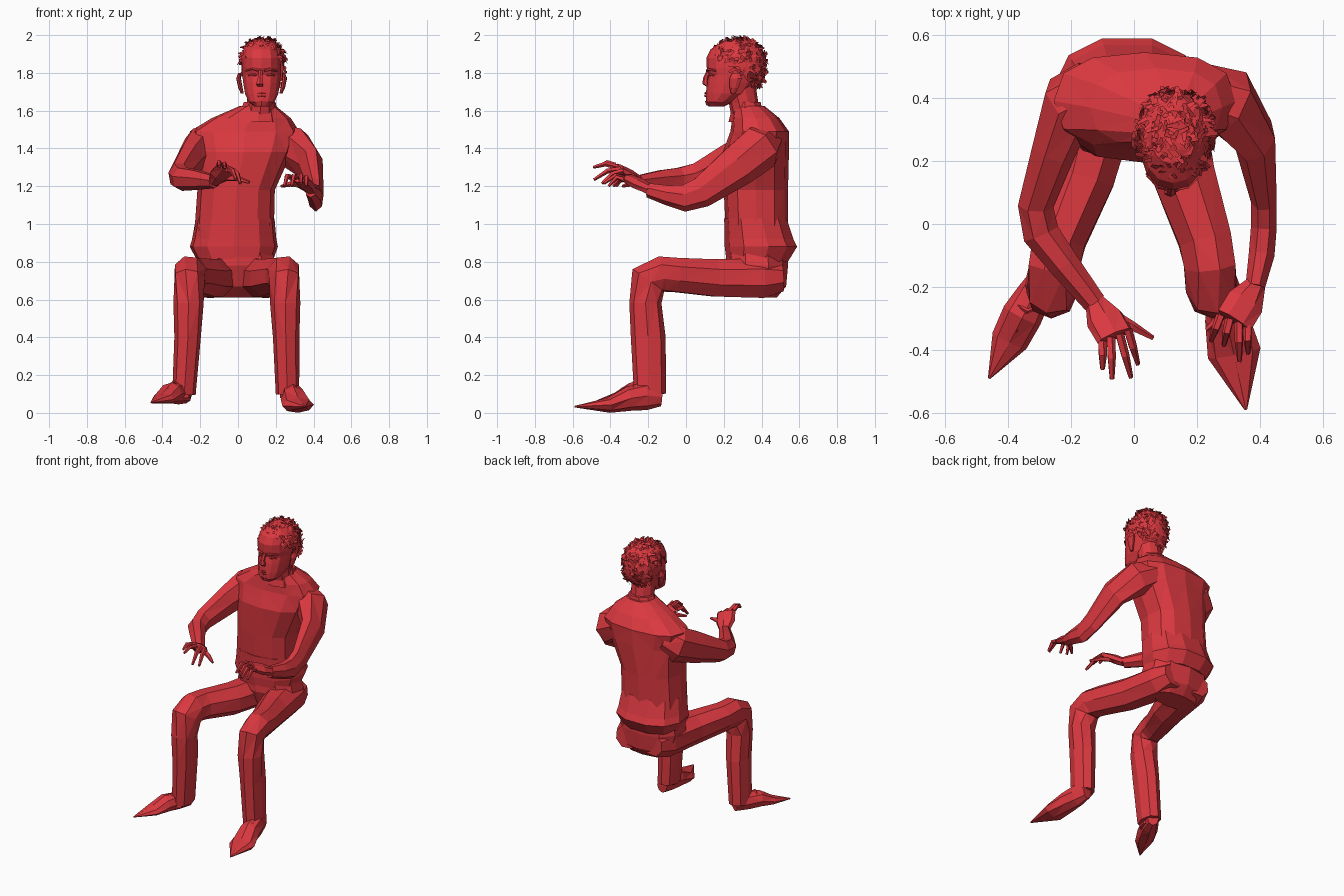
import bpy, bmesh, math, random
from mathutils import Vector

random.seed(4)
X, Z = Vector((1, 0, 0)), Vector((0, 0, 1))
red = bpy.data.materials.new("red")
red.diffuse_color = (0.70, 0.04, 0.05, 1)


def finish(name, bm):
    me = bpy.data.meshes.new(name)
    bm.to_mesh(me)
    bm.free()
    me.materials.append(red)
    ob = bpy.data.objects.new(name, me)
    bpy.context.collection.objects.link(ob)
    return ob


def tube(name, rings, n=8, normal=None, ref=X, p=1.0):
    """Loft through rings (x, y, z, radius_u, radius_v), flat-faced and capped."""
    bm = bmesh.new()
    c = [Vector(r[:3]) for r in rings]
    loops = []
    for i, r in enumerate(rings):
        a, b = c[max(i - 1, 0)], c[min(i + 1, len(c) - 1)]
        if 0 < i < len(c) - 1:
            t = (c[i] - a).normalized() + (b - c[i]).normalized()
        else:
            t = b - a
        t = normal or t.normalized()
        u = (ref - t * ref.dot(t)).normalized()
        v = t.cross(u)
        loop = []
        for k in range(n):
            w = 2 * math.pi * k / n - math.pi / 2
            cu, sv = math.cos(w), math.sin(w)
            cu = math.copysign(abs(cu) ** p, cu)
            sv = math.copysign(abs(sv) ** p, sv)
            loop.append(bm.verts.new(c[i] + u * cu * r[3] + v * sv * r[4]))
        loops.append(loop)
    for lo, hi in zip(loops, loops[1:]):
        for k in range(n):
            m = (k + 1) % n
            bm.faces.new((lo[k], lo[m], hi[m], hi[k]))
    bm.faces.new(loops[0][::-1])
    bm.faces.new(loops[-1])
    bmesh.ops.triangulate(bm, faces=bm.faces[:])
    return finish(name, bm)


# Jumper body, flared hem and collar
tube("jumper", [(-.02, .38, .84, .2, .165), (-.02, .375, .97, .21, .165),
                (-.01, .37, 1.18, .205, .17), (.03, .37, 1.38, .255, .175),
                (.035, .39, 1.49, .29, .155), (.07, .37, 1.56, .21, .125),
                (.105, .335, 1.625, .095, .08)], 12, Z, p=.8)
tube("jumper_hem", [(-.015, .38, .80, .2, .165), (-.022, .4, .88, .235, .195),
                    (-.02, .39, .92, .225, .185), (-.015, .37, 1.03, .21, .168)], 11, Z, p=.85)
tube("collar", [(.105, .325, 1.54, .12, .1), (.11, .325, 1.6, .1, .085),
                (.115, .325, 1.645, .085, .075)], 9, Z)

# Trousers: seat and two bent legs
tube("trouser_seat", [(0, .40, .61, .15, .08), (0, .39, .67, .2, .14),
                      (-.01, .375, .78, .22, .165), (-.015, .375, .88, .2, .16)], 10, Z, p=.85)
for side, s in (("left", 1), ("right", -1)):
    o = .012 if s < 0 else 0
    tube(side + "_trouser_leg", [
        (.09 * s, .51, .72, .09, .08), (.10 * s, .40, .715, .125, .11),
        (.16 * s, .15, .715, .105, .105), ((.225 + o) * s, -.05, .73, .088, .097),
        ((.24 + o) * s, -.13, .735, .085, .1), ((.245 + o) * s, -.2, .70, .082, .105),
        ((.25 + o) * s, -.215, .58, .08, .085), ((.255 + o) * s, -.2, .40, .07, .092),
        ((.262 + o * 2) * s, -.19, .1, .062, .085)],
        8, ref=Vector((1, 0, -.35 * s)), p=.9)

# Pointed shoes, with ankle and laces
shoes = {
    "left": [(.275, -.13, .085, .035, .05), (.285, -.21, .09, .055, .075),
             (.295, -.3, .075, .07, .065), (.318, -.41, .04, .085, .04),
             (.355, -.59, .033, .004, .004)],
    "right": [(-.275, -.14, .095, .035, .045), (-.315, -.22, .105, .055, .06),
              (-.355, -.29, .105, .065, .055), (-.395, -.37, .078, .06, .03),
              (-.46, -.49, .055, .004, .004)]}
for side, rings in shoes.items():
    tube(side + "_shoe", rings, 8)
    a, b = Vector(rings[1][:3]), Vector(rings[3][:3])
    tube(side + "_ankle", [(a.x * .95, a.y, .08, .05, .06),
                           (a.x * .95, a.y + .02, .17, .045, .055)], 7, Z)
    for k in range(3):
        q = a.lerp(b, .3 + .2 * k)
        h = q.z + .052 - .012 * k
        tube(side + "_lace_%d" % k, [(q.x - .035, q.y + .01, h - .01, .008, .008),
                                     (q.x, q.y - .012, h + .015, .008, .008),
                                     (q.x + .035, q.y, h - .01, .008, .008)], 4, ref=Z)

# Sleeves
tube("left_sleeve", [(.2, .42, 1.44, .09, .1), (.3, .385, 1.4, .105, .125),
                     (.385, .27, 1.31, .068, .115), (.412, .08, 1.17, .042, .085),
                     (.412, -.01, 1.14, .042, .075), (.405, -.1, 1.155, .042, .055),
                     (.385, -.2, 1.18, .032, .04)], 7)
tube("right_sleeve", [(-.13, .43, 1.44, .09, .1), (-.205, .385, 1.4, .095, .12),
                      (-.255, .24, 1.335, .072, .105), (-.312, .06, 1.255, .058, .075),
                      (-.295, -.03, 1.24, .06, .065), (-.22, -.13, 1.235, .05, .055),
                      (-.125, -.25, 1.225, .038, .036)], 7)


# Hands: palm, four curled fingers and a thumb
def hand(side, wrist, first, last, tips, thumb, lift):
    w, a, b = Vector(wrist), Vector(first), Vector(last)
    across = (b - a).normalized()
    mid = (a + b) / 2
    half = (b - a).length / 2 + .016
    tube(side + "_palm", [(*w, .032, .027), (*w.lerp(mid, .5), half, .03),
                          (*mid, half, .022)], 7, ref=across)
    for k, tip in enumerate(tips):
        base, t = a.lerp(b, k / 3), Vector(tip)
        bend = base.lerp(t, .5) + Z * lift
        tube(side + "_finger_%d" % (k + 1), [(*base, .015, .015), (*bend, .014, .014),
                                             (*t, .008, .008)], 5, ref=across)
    t = Vector(thumb)
    base = w.lerp(a, .4)
    tube(side + "_thumb", [(*base, .02, .02), (*(base.lerp(t, .55) + Z * .01), .016, .016),
                           (*t, .008, .008)], 5, ref=Z)


hand("right", (-.125, -.245, 1.225), (-.02, -.335, 1.28), (-.10, -.375, 1.31),
     [(.012, -.445, 1.215), (-.01, -.487, 1.235), (-.07, -.492, 1.30), (-.1, -.46, 1.305)],
     (.06, -.362, 1.22), .018)
hand("left", (.388, -.19, 1.18), (.275, -.29, 1.25), (.36, -.325, 1.235),
     [(.245, -.37, 1.2), (.285, -.385, 1.2), (.335, -.435, 1.215), (.362, -.41, 1.2)],
     (.23, -.335, 1.2), .03)

# Neck and head: rows are height, front y, back y, half width
HX = .125
tube("neck", [(.115, .325, 1.54, .08, .08), (HX - .005, .305, 1.64, .077, .078),
              (HX, .28, 1.74, .078, .088)], 10, Z)
face = [(1.622, .12, .2, .038), (1.645, .105, .25, .07), (1.69, .105, .33, .09),
        (1.75, .112, .375, .1), (1.79, .122, .39, .105), (1.825, .11, .395, .106),
        (1.88, .108, .40, .105), (1.925, .13, .40, .097), (1.965, .19, .36, .07)]
tube("head", [(HX, (f + b) / 2, z, w, (b - f) / 2) for z, f, b, w in face], 14, Z, p=.9)
tube("nose", [(HX - .005, .125, 1.82, .01, .012), (HX - .008, .105, 1.775, .014, .014),
              (HX - .01, .103, 1.742, .022, .017), (HX - .008, .115, 1.728, .016, .008)], 6, Z)
for name, z, r in (("upper_lip", 1.693, .007), ("lower_lip", 1.679, .008)):
    tube(name, [(HX - .035, .118, z - .002, .002, .002), (HX, .104, z, r, r),
                (HX + .035, .118, z - .002, .002, .002)], 6, ref=Z)
tube("chin", [(HX, .13, 1.628, .03, .022), (HX, .118, 1.65, .03, .018)], 6, Z)
for side, s in (("left", 1), ("right", -1)):
    tube(side + "_brow", [(HX + .015 * s, .113, 1.812, .007, .008),
                          (HX + .045 * s, .12, 1.82, .008, .009),
                          (HX + .083 * s, .155, 1.81, .004, .005)], 5, ref=Z)
    tube(side + "_eye", [(HX + .022 * s, .13, 1.787, .003, .003),
                         (HX + .045 * s, .13, 1.79, .009, .009),
                         (HX + .07 * s, .15, 1.787, .003, .003)], 6, ref=Z)
    tube(side + "_ear", [(HX + .102 * s, .25, 1.69, .008, .012),
                         (HX + .112 * s, .255, 1.72, .012, .024),
                         (HX + .122 * s, .265, 1.77, .013, .034),
                         (HX + .116 * s, .265, 1.8, .008, .02)], 7, Z)

# Short tousled hair: a boxy scalp cap covered in random flat tufts
C, R = Vector((.13, .278, 1.833)), Vector((.112, .142, .145))


def scalp(d):
    return C + Vector([math.copysign(abs(e) ** .85, e) for e in d]) * R


def in_hair(q):
    return q.z > 1.905 - .8 * max(0, q.y - .15)


bm = bmesh.new()
bmesh.ops.create_icosphere(bm, subdivisions=3, radius=1)
for v in bm.verts:
    v.co = scalp(v.co)
bmesh.ops.delete(bm, geom=[f for f in bm.faces if not in_hair(f.calc_center_median())],
                 context='FACES')
finish("scalp_hair", bm)

bm = bmesh.new()
count = 0
while count < 420:
    d = Vector([random.gauss(0, 1) for _ in range(3)]).normalized()
    root = scalp(d)
    if not in_hair(root):
        continue
    count += 1
    rnd = Vector([random.uniform(-1, 1) for _ in range(3)])
    along = (rnd - d * rnd.dot(d)).normalized()
    wide = d.cross(along) * random.uniform(.007, .015)
    size = random.uniform(.025, .05)
    tip = root + along * size + d * random.uniform(0, .018)
    pts = [root - wide, root + wide, tip + wide * .6, tip - wide * .3]
    for q in pts:
        q.z = min(q.z, 2.0)
    bm.faces.new([bm.verts.new(q) for q in pts])
finish("hair_tufts", bm)
